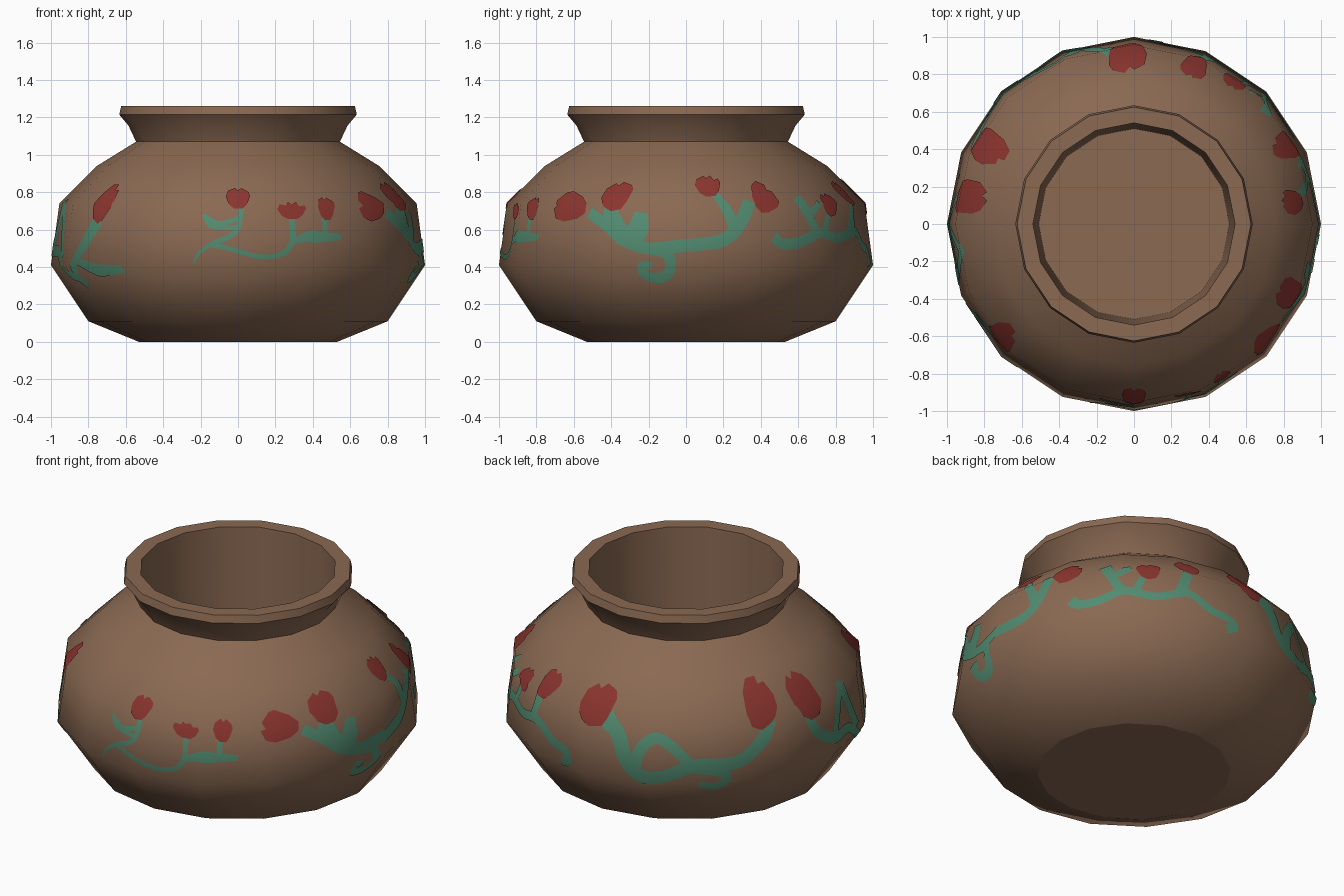
import bpy, bmesh, math
from mathutils import Vector

if "Cube" in bpy.data.objects:
    bpy.data.objects.remove(bpy.data.objects["Cube"])

SIDES = 16
STEP = 360 / SIDES
ARC = math.radians(1) * 0.97          # surface length of one degree

# Profile (radius, height): body outside, then neck, lip and inside
BODY = [(0.53, 0), (0.80, 0.11), (1.0, 0.41), (0.955, 0.74), (0.755, 0.94), (0.545, 1.07)]
NECK = [(0.585, 1.155), (0.635, 1.215), (0.625, 1.26), (0.54, 1.26), (0.51, 0.05)]


def material(name, rgb):
    m = bpy.data.materials.new(name)
    m.diffuse_color = (*rgb, 1)
    m.use_nodes = True
    m.node_tree.nodes["Principled BSDF"].inputs["Base Color"].default_value = m.diffuse_color
    return m


clay = material("brown clay", (0.255, 0.142, 0.085))
green = material("green paint", (0.085, 0.26, 0.165))
red = material("red paint", (0.26, 0.035, 0.028))


def polar(r, deg, z):
    # 0 degrees is the front (-y), 90 is the right (+x)
    a = math.radians(deg)
    return Vector((r * math.sin(a), -r * math.cos(a), z))


def add_object(name, bm, mat):
    me = bpy.data.meshes.new(name)
    bm.to_mesh(me)
    bm.free()
    me.materials.append(mat)
    ob = bpy.data.objects.new(name, me)
    bpy.context.collection.objects.link(ob)
    return ob


# Pot: turned profile with 16 sides
bm = bmesh.new()
rings = [[bm.verts.new(polar(r, i * STEP, z)) for i in range(SIDES)] for r, z in BODY + NECK]
for lo, hi in zip(rings, rings[1:]):
    for i in range(SIDES):
        j = (i + 1) % SIDES
        bm.faces.new((lo[i], lo[j], hi[j], hi[i]))
bm.faces.new(rings[0][::-1])
bm.faces.new(rings[-1])
pot = add_object("pot", bm, clay)
bpy.context.view_layer.objects.active = pot
pot.select_set(True)
bpy.ops.object.shade_smooth_by_angle(angle=math.radians(50))
for e in pot.data.edges:              # crisp foot edge
    if all(pot.data.vertices[v].co.z < 0.001 for v in e.vertices):
        e.use_edge_sharp = True

# Smooth profile normals for the paint, as (radial, up)
seg = [Vector((b[1] - a[1], a[0] - b[0])).normalized() for a, b in zip(BODY, BODY[1:])]
ring_n = [seg[0]] + [(a + b).normalized() for a, b in zip(seg, seg[1:])] + [seg[-1]]


def drape(u, z, lift):
    # Maps flat paint (arc length, height) onto the facets of the body
    deg = u / ARC
    k = math.floor(deg / STEP)
    t = deg / STEP - k
    i = next(n for n in range(len(seg)) if z <= BODY[n + 1][1] or n == len(seg) - 1)
    f = (z - BODY[i][1]) / (BODY[i + 1][1] - BODY[i][1])
    r = BODY[i][0] + f * (BODY[i + 1][0] - BODY[i][0])
    p = polar(r, k * STEP, z).lerp(polar(r, (k + 1) * STEP, z), t)
    n2 = ring_n[i].lerp(ring_n[i + 1], f)
    n = polar(n2.x, deg, n2.y).normalized()
    return p + n * lift, n


def paint(name, bm, mat, lift):
    # Cuts flat shapes at the facet borders, then lays them on the pot
    def cut(co, no):
        bmesh.ops.bisect_plane(bm, geom=bm.verts[:] + bm.edges[:] + bm.faces[:],
                               plane_co=co, plane_no=no, dist=1e-6)
    bmesh.ops.triangulate(bm, faces=bm.faces[:])
    for k in range(-2, SIDES + 2):
        cut((k * STEP * ARC, 0, 0), (1, 0, 0))
    for r, z in BODY[1:-1]:
        cut((0, z, 0), (0, 1, 0))
    bm.normal_update()
    for f in bm.faces:
        if f.normal.z < 0:
            f.normal_flip()
        f.smooth = True
    normals = []
    for v in bm.verts:
        v.co, n = drape(v.co.x, v.co.y, lift)
        normals.append(n)
    ob = add_object(name, bm, mat)
    ob.data.normals_split_custom_set_from_vertices(normals)
    return ob


def stroke(bm, pts, w0, w1, w2):
    # Smooth brush stroke, half width going from w0 over w1 to w2
    p = [Vector((d * ARC, z)) for d, z in pts]
    p = [2 * p[0] - p[1]] + p + [2 * p[-1] - p[-2]]
    line = []
    for a, b, c, d in zip(p, p[1:], p[2:], p[3:]):
        for s in range(6):
            t = s / 6
            line.append(0.5 * (2 * b + (c - a) * t + (2 * a - 5 * b + 4 * c - d) * t * t
                               + (3 * b - a - 3 * c + d) * t ** 3))
    line.append(p[-2])
    prev = None
    for i, q in enumerate(line):
        t = i / (len(line) - 1)
        w = w0 + (w1 - w0) * 2 * t if t < 0.5 else w1 + (w2 - w1) * (2 * t - 1)
        d = (line[min(i + 1, len(line) - 1)] - line[max(i - 1, 0)]).normalized()
        s = Vector((-d.y, d.x)) * w
        pair = [bm.verts.new((*(q + s), 0)), bm.verts.new((*(q - s), 0))]
        if prev:
            bm.faces.new((prev[0], prev[1], pair[1], pair[0]))
        prev = pair


# Vines, as (degrees from front, height)
bm = bmesh.new()
# front sprig
stroke(bm, [(-14, .42), (-12, .48), (-7.5, .53), (-3, .56), (0, .61), (1.2, .72)], .006, .014, .013)
stroke(bm, [(-9, .52), (-3, .50), (2, .475), (7, .455), (12, .46), (15.5, .49), (17.5, .55), (17.5, .67)], .012, .013, .016)
stroke(bm, [(-11, .68), (-9, .62), (-4, .61), (0, .61)], .012, .010, .012)
stroke(bm, [(-11, .67), (-6, .63), (0, .66)], .014, .014, .012)
stroke(bm, [(17, .53), (22, .56), (27, .56), (35, .56)], .012, .035, .015)
stroke(bm, [(29, .56), (29, .66)], .02, .015, .015)
# right side
stroke(bm, [(57, .69), (64, .62), (70, .545), (78, .50), (87, .51), (96, .525), (102, .545), (107, .62), (111, .75)], .03, .034, .035)
stroke(bm, [(65, .72), (66, .64), (71, .55)], .04, .06, .04)
stroke(bm, [(72, .53), (74.5, .60), (75.5, .69)], .05, .06, .035)
stroke(bm, [(78, .50), (84, .47), (85, .39), (82, .345), (77, .355), (76, .405), (79, .41)], .03, .028, .02)
stroke(bm, [(105, .60), (104, .68), (100, .79)], .02, .03, .02)
# back right
stroke(bm, [(119, .56), (122, .525), (128, .53), (133, .56), (138, .585), (147, .555), (158, .59), (166, .515), (172, .49), (174, .44), (171, .42)], .03, .026, .025)
stroke(bm, [(136, .58), (133, .67), (130, .77)], .03, .025, .035)
stroke(bm, [(134, .69), (139, .74)], .02, .02, .02)
stroke(bm, [(140, .57), (143, .68)], .025, .02, .02)
stroke(bm, [(155, .58), (158, .73)], .035, .03, .03)
# back
stroke(bm, [(187, .74), (192, .66), (194.5, .545), (199, .46), (207, .45), (219, .52), (232, .52), (240.5, .615), (244, .73)], .05, .035, .04)
stroke(bm, [(198, .48), (200, .60), (205, .67), (210.5, .62), (217, .51)], .035, .032, .03)
stroke(bm, [(217, .50), (226, .48), (228, .43), (224, .395), (219, .41)], .03, .026, .02)
# left side
stroke(bm, [(260, .69), (263, .57), (271, .49), (281, .48), (289, .38), (298, .33)], .03, .03, .02)
stroke(bm, [(271, .50), (275, .62), (279, .73), (283, .60), (287, .45)], .03, .035, .03)
stroke(bm, [(309, .66), (303, .54), (299, .46), (296, .36), (299, .30)], .045, .03, .02)
stroke(bm, [(300, .43), (309, .385), (321, .39)], .02, .035, .022)
paint("painted_vines", bm, green, 0.004)

# Flowers: one tulip outline in a unit square
TULIP = [(-.15, -.5), (.18, -.5), (.36, -.28), (.5, .12), (.44, .3), (.27, .24), (.16, .48),
         (-.02, .38), (-.12, .5), (-.2, .3), (-.42, .36), (-.5, .08), (-.36, -.3)]
# degrees, height, width, length, turn
FLOWERS = [(0, .765, .14, .11, 0), (17.5, .70, .16, .09, 0), (30, .71, .11, .12, 0),
           (49, .72, .16, .22, 85), (66, .775, .19, .15, 10), (98, .83, .16, .11, 5),
           (117, .765, .17, .16, -45), (145, .73, .14, .12, 10), (159, .79, .16, .13, -5),
           (182.5, .78, .23, .20, 10), (242, .80, .20, .24, -25), (261, .77, .20, .24, 15),
           (310, .735, .17, .21, -30)]
bm = bmesh.new()
for deg, z, w, h, turn in FLOWERS:
    c, s = math.cos(math.radians(turn)), math.sin(math.radians(turn))
    bm.faces.new([bm.verts.new((deg * ARC + x * w * c - y * h * s, z + x * w * s + y * h * c, 0))
                  for x, y in TULIP])
paint("painted_flowers", bm, red, 0.006)
